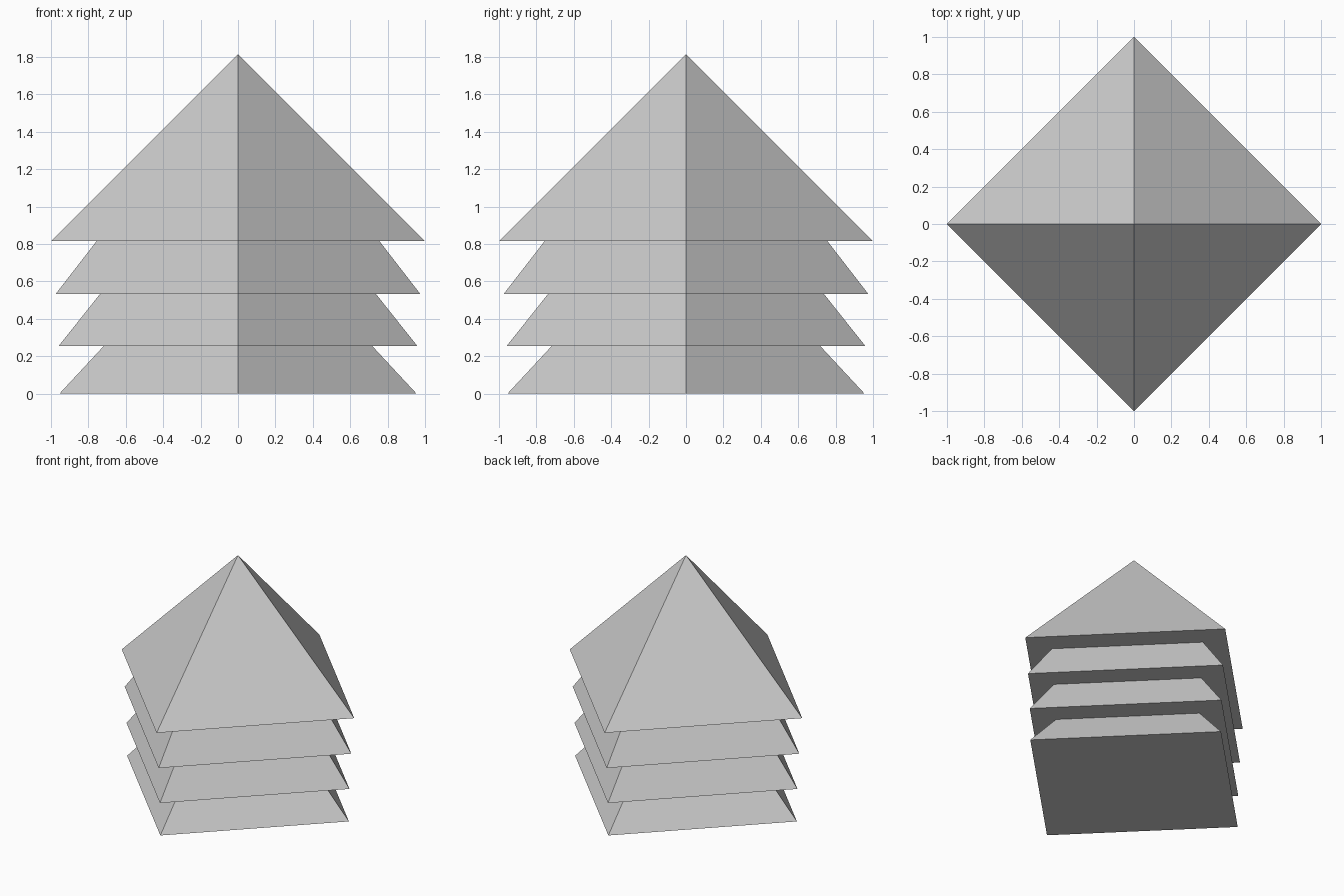
import bpy
import math

cube = bpy.data.objects.get("Cube")
if cube:
    bpy.data.objects.remove(cube, do_unlink=True)

# Single plain grey
grey = bpy.data.materials.new("light_grey")
grey.use_nodes = True
colour = (0.6, 0.6, 0.6, 1)
grey.diffuse_color = colour
grey.node_tree.nodes["Principled BSDF"].inputs["Base Color"].default_value = colour


def tier(name, bottom, top, r_bottom, r_top):
    """Four-sided flat-shaded tier with its corners on the x and y axes."""
    bpy.ops.mesh.primitive_cone_add(
        vertices=4, radius1=r_bottom, radius2=r_top,
        depth=top - bottom, location=(0, 0, (bottom + top) / 2))
    obj = bpy.context.object
    obj.name = name
    obj.data.materials.append(grey)


# Three skirts, each ending under the one above, then the pointed cap
tier("bottom_tier", 0, 0.254, 0.954, 0.718)
tier("lower_middle_tier", 0.254, 0.532, 0.959, 0.738)
tier("upper_middle_tier", 0.532, 0.815, 0.975, 0.756)
tier("top_pyramid", 0.815, 1.815, 1.0, 0)
